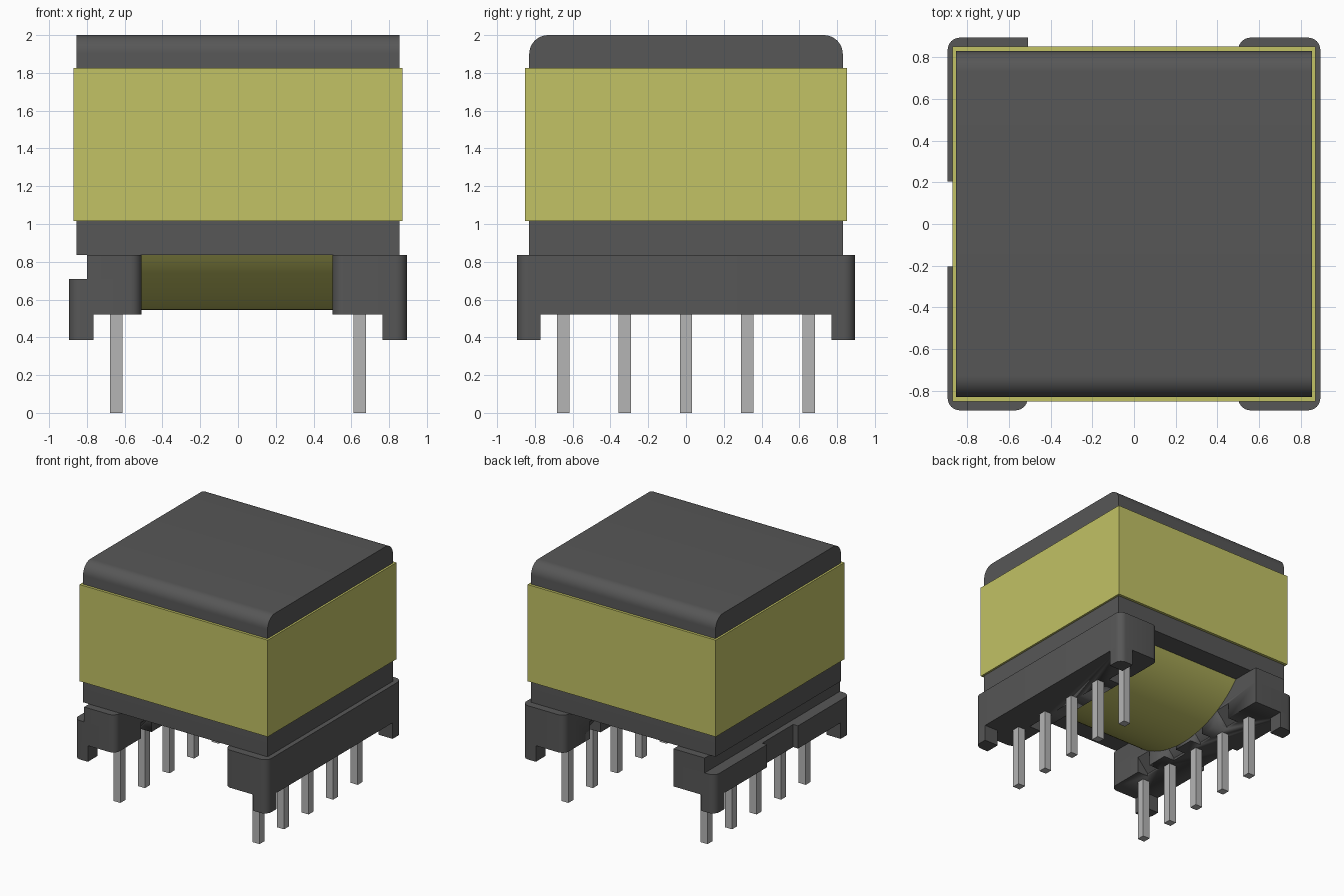
import bpy, bmesh, math
from mathutils import Vector

if "Cube" in bpy.data.objects:
    bpy.data.objects.remove(bpy.data.objects["Cube"], do_unlink=True)


def material(name, rgb):
    m = bpy.data.materials.new(name)
    m.use_nodes = True
    m.diffuse_color = (*rgb, 1)
    m.node_tree.nodes["Principled BSDF"].inputs["Base Color"].default_value = (*rgb, 1)
    return m


GREY = material("dark grey", (0.095, 0.095, 0.095))
YELLOW = material("tape yellow", (0.54, 0.54, 0.13))
METAL = material("pin metal", (0.46, 0.46, 0.46))


def rounded(points, steps=6):
    """Outline with a rounded corner at each (x, y, radius), right angles only."""
    out = []
    for i, (x, y, r) in enumerate(points):
        p = Vector((x, y))
        if r == 0:
            out.append(p)
            continue
        a = (Vector(points[i - 1][:2]) - p).normalized() * r
        b = (Vector(points[(i + 1) % len(points)][:2]) - p).normalized() * r
        for k in range(steps + 1):
            t = k / steps * math.pi / 2
            out.append(p + a * (1 - math.sin(t)) + b * (1 - math.cos(t)))
    return out


def prism(name, outline, lo, hi, mat, axis="z"):
    """Extrude an outline along z (outline in xy), x (in yz) or y (in xz)."""
    place = {"z": lambda u, v, w: (u, v, w),
             "x": lambda u, v, w: (w, u, v),
             "y": lambda u, v, w: (u, w, v)}[axis]
    bm = bmesh.new()
    face = bm.faces.new([bm.verts.new(place(u, v, lo)) for u, v in outline])
    new = bmesh.ops.extrude_face_region(bm, geom=[face])["geom"]
    shift = Vector(place(0, 0, hi - lo))
    bmesh.ops.translate(bm, vec=shift, verts=[g for g in new if isinstance(g, bmesh.types.BMVert)])
    bmesh.ops.recalc_face_normals(bm, faces=bm.faces)
    me = bpy.data.meshes.new(name)
    bm.to_mesh(me)
    bm.free()
    me.materials.append(mat)
    ob = bpy.data.objects.new(name, me)
    bpy.context.collection.objects.link(ob)
    bpy.ops.object.select_all(action="DESELECT")
    ob.select_set(True)
    bpy.context.view_layer.objects.active = ob
    bpy.ops.object.shade_smooth_by_angle(angle=math.radians(35))
    return ob


def rect(x0, x1, y0, y1):
    return [(x0, y0), (x1, y0), (x1, y1), (x0, y1)]


# Core block with rounded top edges, and the tape around it
prism("core", rounded([(-.83, .835, 0), (.83, .835, 0), (.83, 2, .1), (-.83, 2, .1)], 10),
      -.855, .855, GREY, "x")
prism("tape_wrap", rect(-.872, .872, -.852, .852), 1.015, 1.825, YELLOW)

# Winding: lower segment of a large cylinder showing under the core
R, CZ, TOP = .873, 1.418, .84
half = math.acos((CZ - TOP) / R)
arc = [(R * math.sin(half * k / 20), CZ - R * math.cos(half * k / 20)) for k in range(-20, 21)]
prism("winding", arc, -.51, .51, YELLOW, "x")

# Pin rails of the bobbin: the right one plain, the left one stepped and notched
right = prism("right_rail", rounded([(.5, -.895, .06), (.895, -.895, .06),
                                     (.895, .895, .06), (.5, .895, .06)]), .52, .835, GREY)
left = prism("left_rail", rounded([(-.51, -.895, .06), (-.51, .895, 0), (-.895, .895, .06),
                                   (-.895, .205, 0), (-.85, .205, 0), (-.85, -.205, 0),
                                   (-.895, -.205, 0), (-.895, -.895, .06)]), .52, .71, GREY)
upper = prism("left_rail_upper", rounded([(-.51, -.895, .06), (-.51, .895, 0),
                                          (-.8, .895, 0), (-.8, -.895, 0)]), .71, .835, GREY)

# Sloped wire slots cut into the inner lower edge of each rail, between the pins
for rail, side in ((right, 1), (left, -1)):
    for y in (-.4875, -.1625, .1625, .4875):
        wedge = [(side * .47, .5), (side * .61, .5), (side * .61, .54), (side * .47, .7)]
        cutter = prism("slot_cutter", wedge, y - .07, y + .07, GREY, "y")
        cutter.hide_render = True
        mod = rail.modifiers.new("slot", "BOOLEAN")
        mod.operation, mod.solver, mod.object = "DIFFERENCE", "EXACT", cutter
        bpy.context.view_layer.objects.active = rail
        bpy.ops.object.modifier_apply(modifier=mod.name)
        bpy.data.objects.remove(cutter, do_unlink=True)

# Corner feet and pins
for sx, xname in ((1, "right"), (-1, "left")):
    for sy, yname in ((1, "back"), (-1, "front")):
        prism(f"{yname}_{xname}_foot",
              rounded([(sx * .765, sy * .77, 0), (sx * .895, sy * .77, 0),
                       (sx * .895, sy * .895, .06), (sx * .765, sy * .895, 0)]), .385, .53, GREY)
    for i in range(5):
        x, y = sx * .645, (i - 2) * .325
        prism(f"{xname}_pin_{i + 1}", rect(x - .033, x + .033, y - .033, y + .033), 0, .56, METAL)
